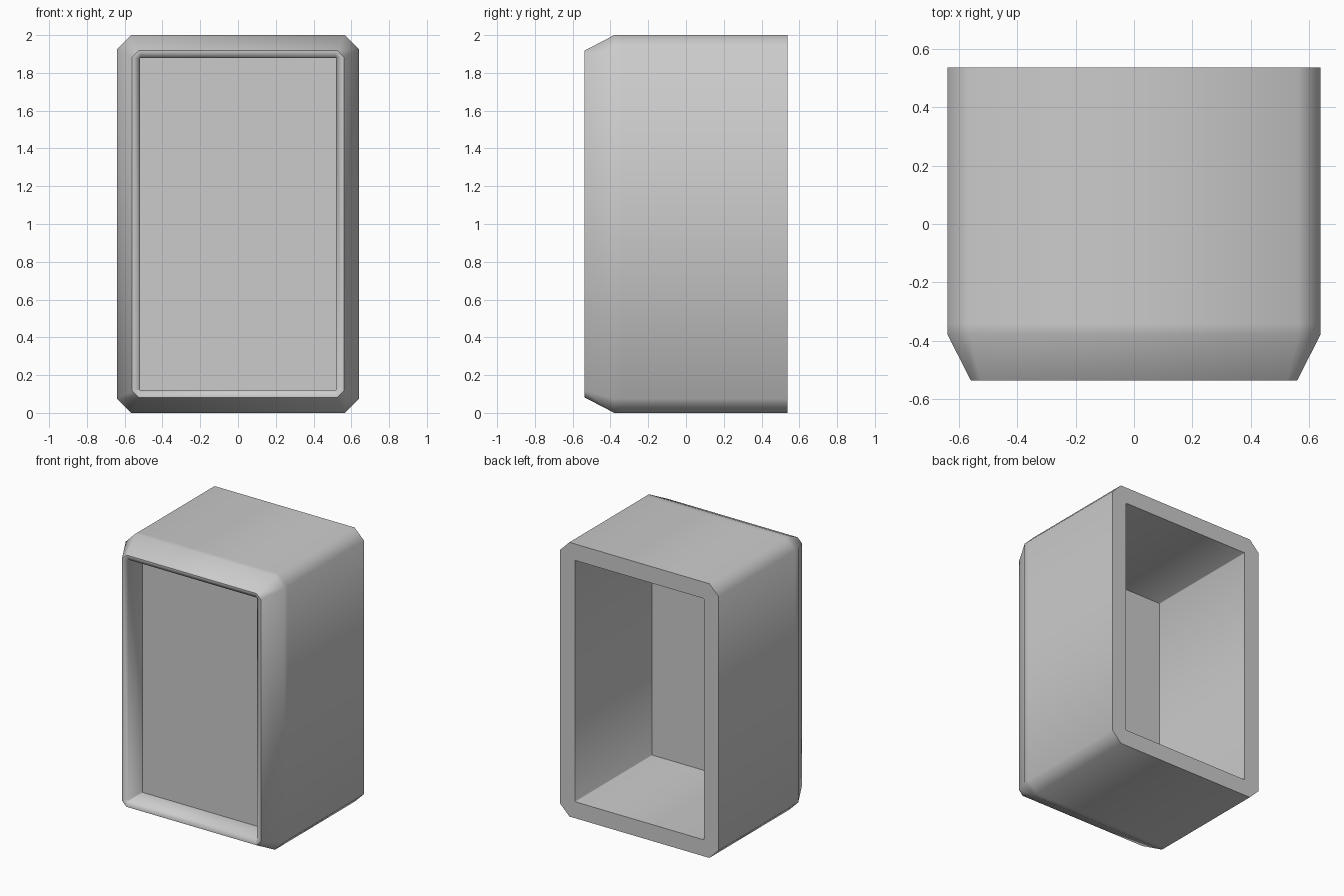
import bpy, bmesh
from math import radians

if "Cube" in bpy.data.objects:
    bpy.data.objects.remove(bpy.data.objects["Cube"])

CZ = 1.0  # height of the centre


def ring(bm, hx, hz, c, y):
    """Rectangle with chamfered corners, lying in the plane at y."""
    pts = [(hx, -hz + c), (hx, hz - c), (hx - c, hz), (-hx + c, hz),
           (-hx, hz - c), (-hx, -hz + c), (-hx + c, -hz), (hx - c, -hz)]
    return [bm.verts.new((x, y, CZ + z)) for x, z in pts]


def tube(name, profile, closed=True):
    """Loft chamfered rings into a hollow tube; the last ring joins the first."""
    bm = bmesh.new()
    rings = [ring(bm, *p) for p in profile]
    pairs = list(zip(rings, rings[1:] + rings[:1]))
    for a, b in pairs if closed else pairs[:-1]:
        for i in range(8):
            j = (i + 1) % 8
            bm.faces.new((a[i], a[j], b[j], b[i]))
    bmesh.ops.recalc_face_normals(bm, faces=bm.faces)
    me = bpy.data.meshes.new(name)
    bm.to_mesh(me)
    bm.free()
    ob = bpy.data.objects.new(name, me)
    bpy.context.collection.objects.link(ob)
    bpy.ops.object.select_all(action='DESELECT')
    ob.select_set(True)
    bpy.context.view_layer.objects.active = ob
    bpy.ops.object.shade_smooth_by_angle(angle=radians(60))
    return ob


# Profile entries: half width, half height, corner chamfer, y
SEAM, BACK, FRONT = -0.342, 0.537, -0.537
outer = (0.64, 1.0, 0.075)
inner = (0.52, 0.88, 0.003)

# Rear shell, open at the back
tube("rear_housing", [(*outer, SEAM), (*outer, BACK), (*inner, BACK), (*inner, SEAM)])

# Tapered front bezel with a lip sloping into the opening
tube("front_bezel", [(*outer, SEAM), (*outer, -0.38), (0.56, 0.918, 0.035, FRONT),
                     (0.55, 0.908, 0.03, FRONT), (*inner, -0.522), (*inner, SEAM)])

# Recessed flat panel closing the opening
bpy.ops.mesh.primitive_cube_add(size=1, location=(0, -0.356, CZ))
panel = bpy.context.object
panel.name = "recessed_panel"
panel.scale = (1.036, 0.012, 1.756)
